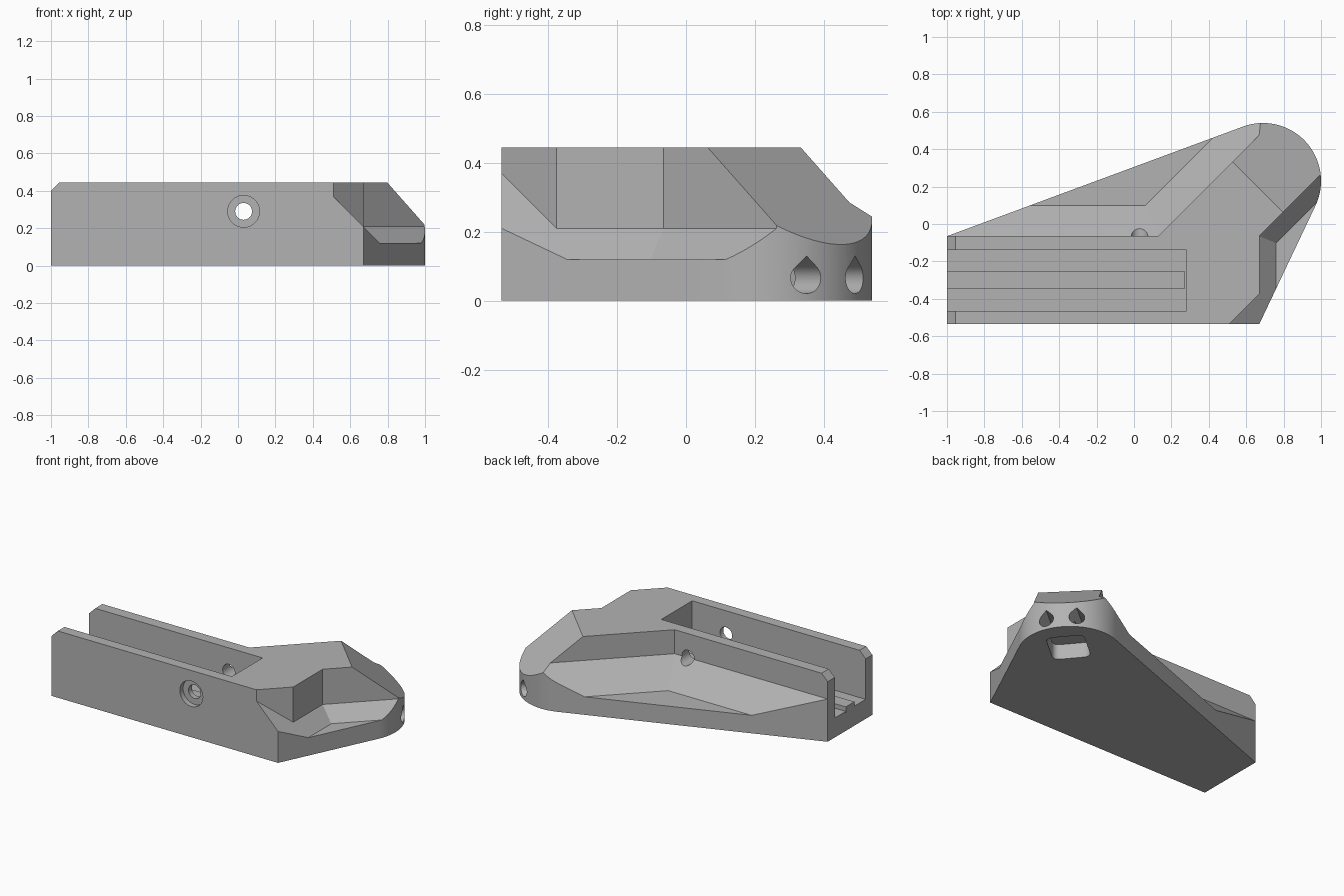
import bpy, bmesh
from math import sin, cos, pi, radians, sqrt
from mathutils import Vector, Matrix

old = bpy.data.objects.get("Cube")
if old:
    bpy.data.objects.remove(old, do_unlink=True)

grey = bpy.data.materials.new("plain grey")
grey.use_nodes = True
GREY = (0.45, 0.45, 0.45, 1)
grey.diffuse_color = GREY
grey.node_tree.nodes["Principled BSDF"].inputs["Base Color"].default_value = GREY
TOP = 0.445


def finish(name, bm):
    bmesh.ops.recalc_face_normals(bm, faces=bm.faces)
    mesh = bpy.data.meshes.new(name)
    bm.to_mesh(mesh)
    bm.free()
    mesh.materials.append(grey)
    obj = bpy.data.objects.new(name, mesh)
    bpy.context.collection.objects.link(obj)
    return obj


def prism_mesh(outline, z0, z1):
    bm = bmesh.new()
    face = bm.faces.new([bm.verts.new((x, y, z0)) for x, y in outline])
    new = bmesh.ops.extrude_face_region(bm, geom=[face])["geom"]
    bmesh.ops.translate(bm, vec=(0, 0, z1 - z0),
                        verts=[v for v in new if isinstance(v, bmesh.types.BMVert)])
    return bm


def rect(x0, x1, y0, y1):
    return [(x0, y0), (x1, y0), (x1, y1), (x0, y1)]


def circle(r, n=40):
    return [(r * cos(2 * pi * i / n), r * sin(2 * pi * i / n)) for i in range(n)]


def keep_below(bm, point, normal):
    """Trim off everything on the normal side of a plane and close the gap."""
    bmesh.ops.bisect_plane(bm, geom=bm.verts[:] + bm.edges[:] + bm.faces[:], dist=1e-6,
                           plane_co=point, plane_no=normal, clear_outer=True)
    edges = [e for e in bm.edges if e.is_boundary]
    if edges:
        bmesh.ops.holes_fill(bm, edges=edges, sides=0)


def cut(target, bm):
    cutter = finish("cutter", bm)
    cutter.hide_render = True
    mod = target.modifiers.new("cut", 'BOOLEAN')
    mod.operation = 'DIFFERENCE'
    mod.solver = 'EXACT'
    mod.object = cutter
    bpy.context.view_layer.objects.active = target
    bpy.ops.object.modifier_apply(modifier=mod.name)
    bpy.data.objects.remove(cutter, do_unlink=True)


def pocket(planes):
    """Convex cutter: a big box trimmed by planes (point, outward normal)."""
    bm = prism_mesh(rect(-1.5, 1.5, -1.5, 1.5), -0.5, 0.9)
    for point, normal in planes:
        keep_below(bm, point, Vector(normal))
    return bm


def cylinder(r, start, end):
    start, end = Vector(start), Vector(end)
    axis = end - start
    bm = prism_mesh(circle(r), 0, axis.length)
    turn = axis.to_track_quat('Z', 'Y').to_matrix().to_4x4()
    bm.transform(Matrix.Translation(start) @ turn)
    return bm


# Body: wedge footprint with a round nose
nose, R = Vector((0.69, 0.23)), 0.31
outline = [(-1, -0.535), (0.67, -0.535)]
for i in range(37):
    a = radians(-25.4 + (110.4 + 25.4) * i / 36)
    outline.append((nose.x + R * cos(a), nose.y + R * sin(a)))
outline.append((-1, -0.065))
bm = prism_mesh(outline, 0, TOP)
# sloped nose and small chamfer on the open end
keep_below(bm, (0.53, 0.33, TOP), Vector((0.8 / sqrt(2), 0.8 / sqrt(2), 1)))
keep_below(bm, (-1, 0, 0.40), Vector((-1, 0, 1)))
body = finish("body", bm)

# Scooped ledges: back side, right side, front corner
h = 1 / sqrt(2)
ledge = ((0, 0, 0.12), (0, 0, -1))
back_a, back_b = (0.13, -0.065, 0.285), (0.53, 0.335, 0.285)
cut(body, pocket([(back_a, (0, -1, 0)), (back_b, (h, -h, 0)),
                  (back_a, (0, -1, -1)), (back_b, (h, -h, -1)), ledge]))
side = (0.67, -0.065, 0.21)
cut(body, pocket([(side, (-1, 0, 0)), (side, (-h, h, 0)),
                  (side, (-1, 0, -1)), (side, (-h, h, -1)), ledge]))
cut(body, pocket([((0.67, -0.375, 0), (-h, h, 0)), (side, (-1, 0, -1)), ledge]))

# Channel
FLOOR = 0.13
cut(body, prism_mesh(rect(-1.2, 0.28, -0.465, -0.14), FLOOR, 0.8))

# Cross bolt holes, counterbored on both outer faces
for x in (-0.765, 0.03):
    z = 0.29
    cut(body, cylinder(0.045, (x, -0.7, z), (x, 0.3, z)))
    cut(body, cylinder(0.085, (x, -0.7, z), (x, -0.50, z)))
    cut(body, cylinder(0.085, (x, -0.10, z), (x, 0.3, z)))

# Floor screw holes, counterbored from below
screws = (-0.61, -0.13)
for x in screws:
    cut(body, cylinder(0.05, (x, -0.3, -0.1), (x, -0.3, 0.3)))
    cut(body, cylinder(0.085, (x, -0.3, -0.1), (x, -0.3, 0.06)))

# Nose: rounded pocket underneath and two teardrop holes leading into it
swing = Matrix.Translation((nose.x, nose.y, 0)) @ Matrix.Rotation(radians(40), 4, 'Z')
corner = 0.04
rounded = []
for i, (sx, sy) in enumerate(((1, 1), (-1, 1), (-1, -1), (1, -1))):
    for j in range(6):
        a = pi / 2 * (i + j / 5)
        rounded.append((0.06 + sx * 0.09 + corner * cos(a), sy * 0.075 + corner * sin(a)))
bm = prism_mesh(rounded, -0.1, 0.1)
bm.transform(swing)
cut(body, bm)
for off in (-0.092, 0.092):
    r = 0.045
    drop = [(r * cos(a), r * sin(a)) for a in
            (radians(135 + 270 * i / 30) for i in range(31))] + [(0, r * sqrt(2))]
    bm = prism_mesh(drop, 0.1, 0.5)
    # profile x -> sideways, profile y -> up, length -> outward
    stand = Matrix(((0, 0, 1, 0), (1, 0, 0, off), (0, 1, 0, 0.066), (0, 0, 0, 1)))
    bm.transform(swing @ stand)
    cut(body, bm)

# Rib along the channel floor, scalloped around the screw holes
rib = finish("channel_rib", prism_mesh(rect(-1, 0.272, -0.345, -0.255), FLOOR - 0.01, FLOOR + 0.03))
for x in screws:
    cut(rib, cylinder(0.085, (x, -0.3, 0), (x, -0.3, 0.4)))

# Smooth round surfaces, sharp edges kept
bpy.ops.object.select_all(action='DESELECT')
for obj in (body, rib):
    obj.select_set(True)
bpy.context.view_layer.objects.active = body
bpy.ops.object.shade_smooth_by_angle(angle=radians(25))
